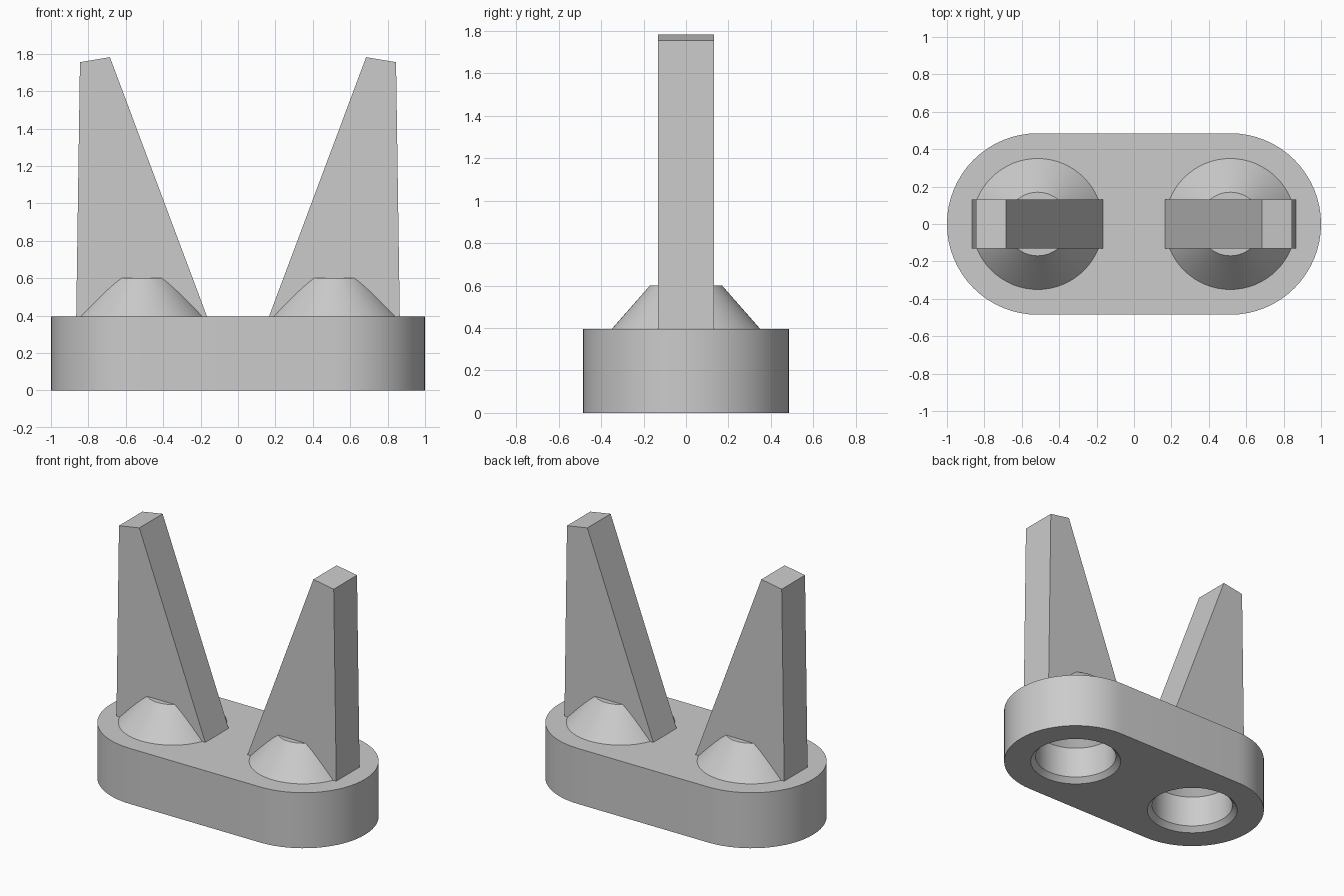
import bpy
import bmesh
import math

if "Cube" in bpy.data.objects:
    bpy.data.objects.remove(bpy.data.objects["Cube"], do_unlink=True)

CENTRE = 0.515    # x of each round end, cone and socket
RADIUS = 0.485    # round ends of the base
DECK = 0.395      # top of the base
SEGMENTS = 64

grey = bpy.data.materials.new("light grey")
grey.use_nodes = True
colour = (0.6, 0.6, 0.6, 1)
grey.diffuse_color = colour
grey.node_tree.nodes["Principled BSDF"].inputs["Base Color"].default_value = colour


def loft(name, rings):
    """Solid skinned through rings of equal length, capped at both ends."""
    bm = bmesh.new()
    loops = [[bm.verts.new(p) for p in ring] for ring in rings]
    for a, b in zip(loops, loops[1:]):
        for i in range(len(a)):
            j = (i + 1) % len(a)
            bm.faces.new((a[i], a[j], b[j], b[i]))
    bm.faces.new(loops[0])
    bm.faces.new(loops[-1])
    bmesh.ops.recalc_face_normals(bm, faces=bm.faces)
    mesh = bpy.data.meshes.new(name)
    bm.to_mesh(mesh)
    bm.free()
    mesh.materials.append(grey)
    obj = bpy.data.objects.new(name, mesh)
    bpy.context.collection.objects.link(obj)
    return obj


def activate(obj):
    bpy.ops.object.select_all(action="DESELECT")
    obj.select_set(True)
    bpy.context.view_layer.objects.active = obj


def smooth(obj):
    activate(obj)
    bpy.ops.object.shade_smooth_by_angle(angle=math.radians(25))


def turned(name, x, profile):
    """Round solid about a vertical axis at x, from (radius, height) pairs."""
    angles = [math.tau * i / SEGMENTS for i in range(SEGMENTS)]
    return loft(name, [[(x + r * math.cos(a), r * math.sin(a), z) for a in angles]
                       for r, z in profile])


def stadium(z):
    """Outline of the base with two half-round ends."""
    half = SEGMENTS // 2
    ring = []
    for side, start in ((1, -math.pi / 2), (-1, math.pi / 2)):
        for i in range(half + 1):
            a = start + math.pi * i / half
            ring.append((side * CENTRE + RADIUS * math.cos(a), RADIUS * math.sin(a), z))
    return ring


# Base block with two chamfered sockets that taper at the top
base = loft("base", [stadium(0), stadium(DECK)])
for side in (-1, 1):
    cutter = turned("socket_cutter", side * CENTRE,
                    [(0.325, -0.02), (0.305, 0), (0.272, 0.035),
                     (0.272, 0.26), (0.16, 0.385)])
    cutter.hide_render = True
    cut = base.modifiers.new("socket", "BOOLEAN")
    cut.operation = "DIFFERENCE"
    cut.solver = "EXACT"
    cut.object = cutter
    activate(base)
    bpy.ops.object.modifier_apply(modifier=cut.name)
    bpy.data.objects.remove(cutter, do_unlink=True)
smooth(base)

# Cones and tapering prongs, mirrored left and right
prong_profile = [(0.165, DECK - 0.002), (0.865, DECK - 0.002), (0.845, 1.755), (0.685, 1.782)]
for side, label in ((1, "left"), (-1, "right")):
    smooth(turned(label + "_cone", side * CENTRE, [(0.352, DECK - 0.002), (0.17, 0.6)]))
    loft(label + "_prong", [[(side * x, y, z) for x, z in prong_profile]
                            for y in (-0.131, 0.131)])
